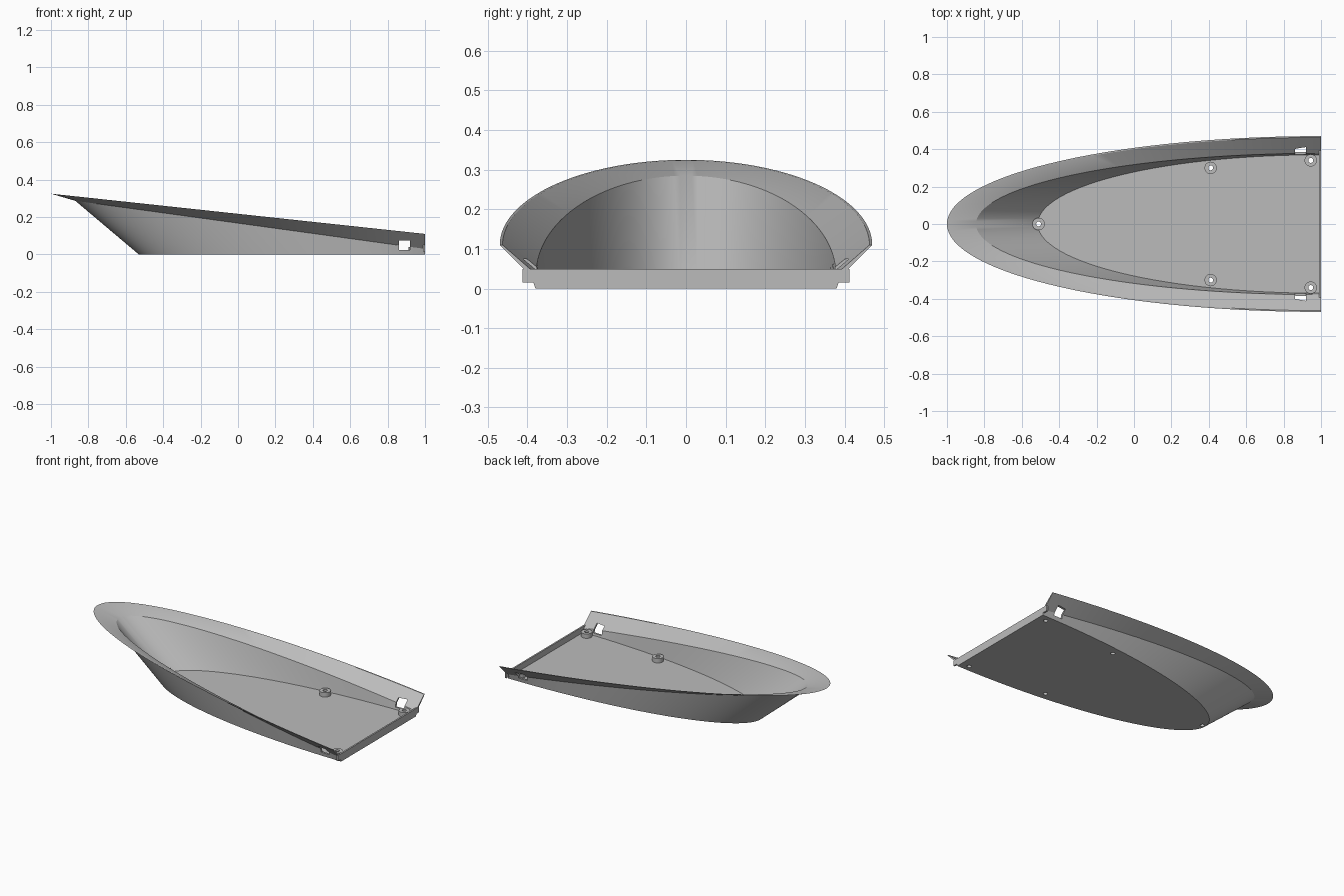
import bpy, bmesh
from math import sin, cos, pi, radians

cube = bpy.data.objects.get("Cube")
if cube:
    bpy.data.objects.remove(cube, do_unlink=True)

grey = bpy.data.materials.new("plain grey")
grey.use_nodes = True
grey.diffuse_color = (0.5, 0.5, 0.5, 1)
grey.node_tree.nodes["Principled BSDF"].inputs["Base Color"].default_value = (0.5, 0.5, 0.5, 1)


def finish(name, bm):
    bmesh.ops.recalc_face_normals(bm, faces=bm.faces)
    mesh = bpy.data.meshes.new(name)
    bm.to_mesh(mesh)
    bm.free()
    mesh.materials.append(grey)
    obj = bpy.data.objects.new(name, mesh)
    bpy.context.collection.objects.link(obj)
    return obj


def activate(obj):
    bpy.ops.object.select_all(action='DESELECT')
    obj.select_set(True)
    bpy.context.view_layer.objects.active = obj


def box(name, lo, hi):
    bm = bmesh.new()
    bmesh.ops.create_cube(bm, size=1)
    for v in bm.verts:
        v.co = [(a + b) / 2 + c * (b - a) for a, b, c in zip(lo, hi, v.co)]
    return finish(name, bm)


def lathe(name, profile, x, y, closed, segments=32):
    """Revolve (radius, z) points about a vertical axis at x, y."""
    bm = bmesh.new()
    rings = [[bm.verts.new((x + r * cos(2 * pi * i / segments),
                            y + r * sin(2 * pi * i / segments), z))
              for i in range(segments)] for r, z in profile]
    pairs = list(zip(rings, rings[1:]))
    if closed:
        pairs.append((rings[-1], rings[0]))
    else:
        bm.faces.new(rings[0])
        bm.faces.new(rings[-1])
    for p, q in pairs:
        for i in range(segments):
            j = (i + 1) % segments
            bm.faces.new((p[i], p[j], q[j], q[i]))
    return finish(name, bm)


# Hull shell: half-ellipse rings as (length, half width, bow height, stern height)
RINGS = [
    (1.53, 0.38, 0, 0),             # outer bottom
    (1.87, 0.39, 0.287, 0.03),      # outer chine
    (2.0, 0.47, 0.325, 0.11),       # outer rim
    (1.985, 0.463, 0.323, 0.11),    # inner rim
    (1.845, 0.378, 0.285, 0.036),   # inner chine
    (1.515, 0.37, 0.012, 0.012),    # floor edge
]
STEPS = 80
bm = bmesh.new()
rings = []
for length, width, bow, stern in RINGS:
    ring = []
    for i in range(STEPS + 1):
        t = pi * (i / STEPS - 0.5)
        ring.append(bm.verts.new((1 - length * cos(t), width * sin(t),
                                  stern + (bow - stern) * cos(t))))
    rings.append(ring)
for p, q in zip(rings, rings[1:]):
    for i in range(STEPS):
        bm.faces.new((p[i], p[i + 1], q[i + 1], q[i]))
bm.faces.new(rings[0])
bm.faces.new(rings[-1])
# Stern caps of the walls and the floor plate
for e in (0, -1):
    ob, oc, orim, irim, ic, fl = [r[e] for r in rings]
    bm.faces.new((ob, oc, ic, fl))
    bm.faces.new((oc, orim, irim, ic))
bm.faces.new((rings[0][0], rings[0][-1], rings[-1][-1], rings[-1][0]))
hull = finish("hull_shell", bm)

# Cut the side windows and the screw holes
BOSSES = [(-0.51, 0), (0.41, 0.3), (0.41, -0.3), (0.945, 0.34), (0.945, -0.34)]
cutters = [box("window_cutter", (0.86, min(s * 0.3, s * 0.5), 0.025),
               (0.92, max(s * 0.3, s * 0.5), 0.075)) for s in (1, -1)]
cutters += [lathe("hole_cutter", [(0.013, -0.05), (0.013, 0.045)], x, y, False)
            for x, y in BOSSES]
for cutter in cutters:
    mod = hull.modifiers.new("cut", 'BOOLEAN')
    mod.operation = 'DIFFERENCE'
    mod.solver = 'EXACT'
    mod.object = cutter
    activate(hull)
    bpy.ops.object.modifier_apply(modifier=mod.name)
    bpy.data.objects.remove(cutter, do_unlink=True)
activate(hull)
bpy.ops.object.shade_smooth_by_angle(angle=radians(25))

# Screw bosses standing on the floor
for n, (x, y) in enumerate(BOSSES, 1):
    boss = lathe(f"screw_boss_{n}", [(0.013, 0.011), (0.033, 0.011),
                                     (0.033, 0.04), (0.013, 0.04)], x, y, True)
    activate(boss)
    bpy.ops.object.shade_smooth_by_angle(angle=radians(30))

# Upright lip across the open end
box("end_lip", (0.99, -0.413, 0.015), (1, 0.413, 0.05))
box("end_lip_foot", (0.99, -0.38, 0), (1, 0.38, 0.016))
